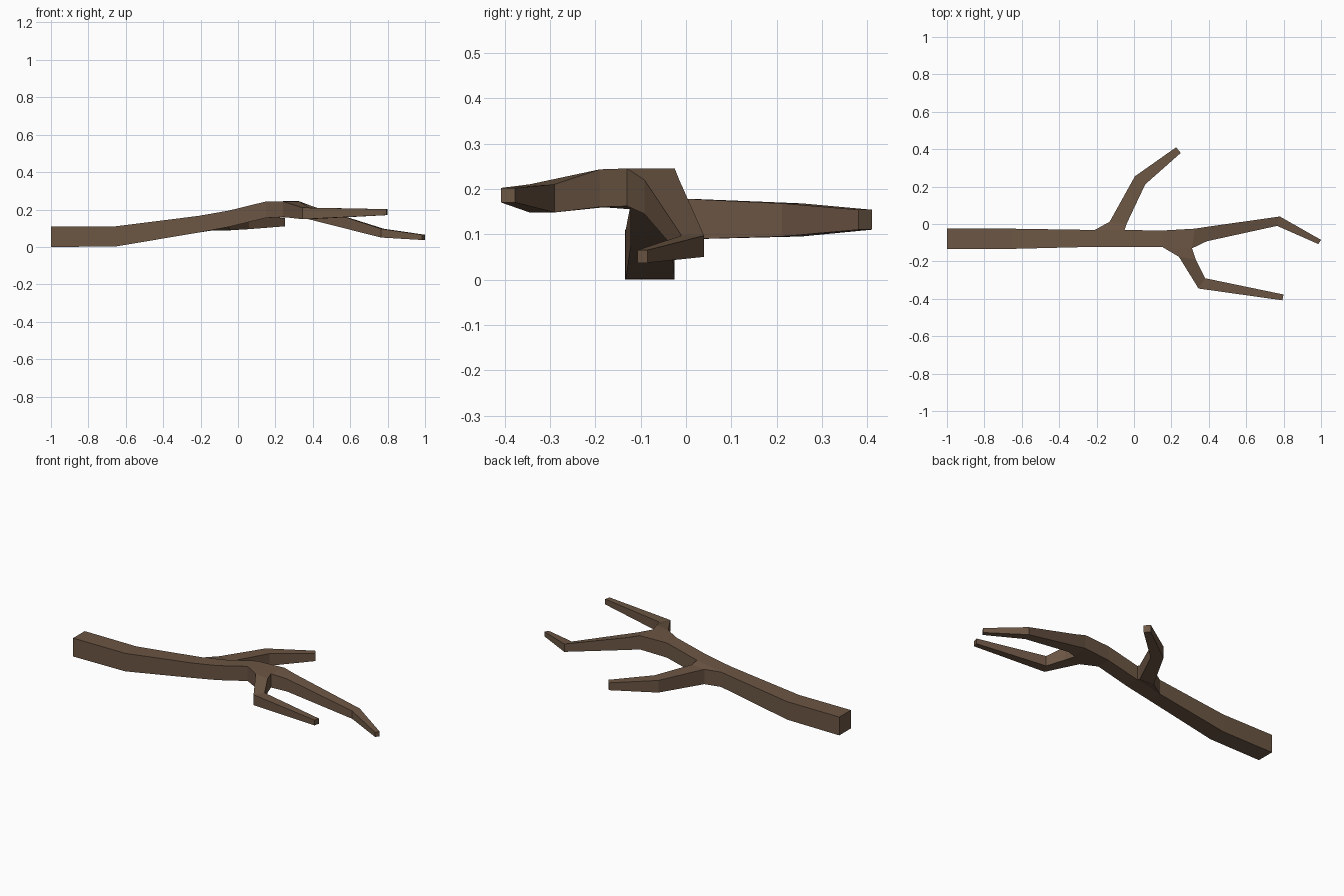
import bpy
import bmesh

default_cube = bpy.data.objects.get("Cube")
if default_cube:
    bpy.data.objects.remove(default_cube, do_unlink=True)

# Bark colour
bark = bpy.data.materials.new("brown_bark")
bark.use_nodes = True
colour = (0.15, 0.093, 0.058, 1)
bark.diffuse_color = colour
shader = next(n for n in bark.node_tree.nodes if n.type == 'BSDF_PRINCIPLED')
shader.inputs["Base Color"].default_value = colour
shader.inputs["Roughness"].default_value = 0.9

bm = bmesh.new()


def make_ring(left, right, bottom, top):
    """Four-cornered section: left bottom, left top, right top, right bottom."""
    corners = ((left, bottom), (left, top), (right, top), (right, bottom))
    return [bm.verts.new((*point, height)) for point, height in corners]


def bridge(first, second, open_side=None):
    """Join two sections, leaving one wall open where a branch grows out."""
    walls = {"left": 0, "top": 1, "right": 2, "bottom": 3}
    for name, i in walls.items():
        if name != open_side:
            j = (i + 1) % len(first)
            bm.faces.new((first[i], first[j], second[j], second[i]))


def grow(rings, openings=None):
    """Skin a chain of sections and cap its far end."""
    openings = openings or {}
    for i, (first, second) in enumerate(zip(rings, rings[1:])):
        bridge(first, second, openings.get(i))
    bm.faces.new(rings[-1])


# Trunk running into the long bent limb: left point, right point, bottom, top
trunk = [make_ring(*section) for section in (
    ((-1, -0.025), (-1, -0.135), 0, 0.11),
    ((-0.655, -0.025), (-0.655, -0.133), 0.002, 0.11),
    ((-0.21, -0.032), (-0.21, -0.122), 0.077, 0.166),
    ((-0.05, -0.032), (-0.05, -0.122), 0.107, 0.194),
    ((0.15, -0.035), (0.15, -0.122), 0.155, 0.243),
    ((0.325, -0.025), (0.31, -0.13), 0.162, 0.245),
    ((0.39, -0.015), (0.39, -0.092), 0.145, 0.22),
    ((0.78, 0.04), (0.765, -0.01), 0.05, 0.097),
    ((1, -0.085), (0.985, -0.107), 0.037, 0.065),
)]
grow(trunk, {2: "left", 4: "right"})
bm.faces.new(trunk[0])

# Back branch, rooted in the open left wall
back_root = trunk[2][:2] + [trunk[3][1], trunk[3][0]]
back_branch = [make_ring(*section) for section in (
    ((-0.13, 0.012), (-0.04, 0), 0.089, 0.178),
    ((0.005, 0.255), (0.06, 0.212), 0.095, 0.168),
    ((0.225, 0.41), (0.25, 0.38), 0.11, 0.154),
)]
grow([back_root] + back_branch)

# Front fork, rooted in the open right wall
fork_root = [trunk[5][3], trunk[5][2], trunk[4][2], trunk[4][3]]
front_fork = [make_ring(*section) for section in (
    ((0.33, -0.19), (0.24, -0.175), 0.16, 0.243),
    ((0.38, -0.29), (0.345, -0.345), 0.148, 0.21),
    ((0.8, -0.377), (0.793, -0.408), 0.17, 0.202),
)]
grow([fork_root] + front_fork)

bmesh.ops.recalc_face_normals(bm, faces=bm.faces)
mesh = bpy.data.meshes.new("branch")
bm.to_mesh(mesh)
bm.free()
mesh.materials.append(bark)
branch = bpy.data.objects.new("branch", mesh)
bpy.context.collection.objects.link(branch)
